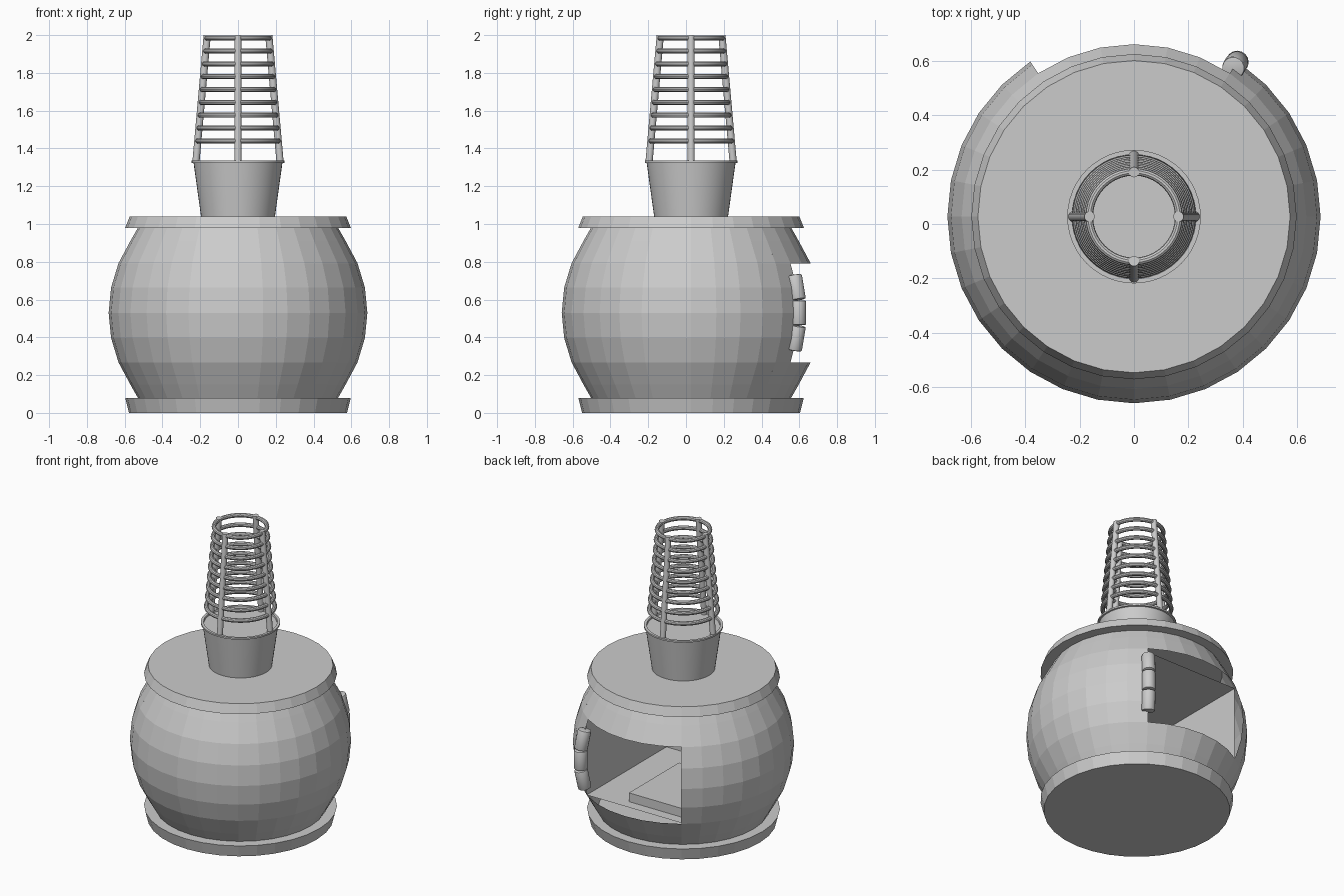
import bpy, bmesh, math
from mathutils import Vector

if "Cube" in bpy.data.objects:
    bpy.data.objects.remove(bpy.data.objects["Cube"])

CY = 0.027   # y of the main vertical axis


def finish(name, bm, smooth=False):
    bmesh.ops.recalc_face_normals(bm, faces=bm.faces[:])
    me = bpy.data.meshes.new(name)
    bm.to_mesh(me)
    bm.free()
    ob = bpy.data.objects.new(name, me)
    bpy.context.collection.objects.link(ob)
    if smooth:
        bpy.ops.object.select_all(action='DESELECT')
        ob.select_set(True)
        bpy.context.view_layer.objects.active = ob
        bpy.ops.object.shade_smooth_by_angle(angle=math.radians(35))
    return ob


def lathe(name, prof, n=32, smooth=False, caps=True, skip=None):
    """Revolve (radius, z) points; skip(column, row) leaves a face out."""
    bm = bmesh.new()
    rows = []
    for r, z in prof:
        rows.append([bm.verts.new((r * math.cos(2 * math.pi * i / n),
                                   CY + r * math.sin(2 * math.pi * i / n), z)) for i in range(n)])
    for k in range(len(rows) - 1):
        for i in range(n):
            if skip and skip(i, k):
                continue
            j = (i + 1) % n
            bm.faces.new((rows[k][i], rows[k][j], rows[k + 1][j], rows[k + 1][i]))
    if caps:
        bm.faces.new(rows[0][::-1])
        bm.faces.new(rows[-1])
    return finish(name, bm, smooth)


def rod(name, a, b, r, n=16, bevel=0.0):
    a, b = Vector(a), Vector(b)
    d = b - a
    bm = bmesh.new()
    bmesh.ops.create_cone(bm, cap_ends=True, segments=n, radius1=r, radius2=r, depth=d.length)
    if bevel:
        rim = [e for e in bm.edges if any(len(f.verts) > 4 for f in e.link_faces)]
        bmesh.ops.bevel(bm, geom=rim, offset=bevel, segments=2, affect='EDGES', profile=0.5)
    q = d.to_track_quat('Z', 'Y').to_matrix().to_4x4()
    q.translation = (a + b) / 2
    bm.transform(q)
    return finish(name, bm, True)


def box(name, lo, hi, open_back=False):
    bm = bmesh.new()
    bmesh.ops.create_cube(bm, size=1)
    for v in bm.verts:
        v.co = Vector([lo[i] + (v.co[i] + 0.5) * (hi[i] - lo[i]) for i in range(3)])
    if open_back:
        back = [f for f in bm.faces if f.calc_center_median().y > hi[1] - 1e-4]
        bmesh.ops.delete(bm, geom=back, context='FACES')
    return finish(name, bm)


# round body: middle of a sphere, with a doorway at the back
R, ZC = 0.685, 0.53
prof = [(0.53, 0.08)]
for k in range(-3, 4):
    a = math.radians(11.25 * k)
    prof.append((R * math.cos(a), ZC + R * math.sin(a)))
prof.append((0.53, 0.98))
lathe("round_body", prof, caps=False, skip=lambda i, k: 5 <= i <= 10 and 2 <= k <= 5)

# base and top plates
lathe("base_plate", [(0.577, 0), (0.597, 0.08)])
lathe("top_plate", [(0.597, 0.98), (0.573, 1.04)])

# square chamber behind the doorway, with a low slab on its floor
box("inner_chamber", (-0.43, CY - 0.43, 0.22), (0.43, CY + 0.43, 0.84), open_back=True)
box("floor_slab", (-0.40, CY - 0.18, 0.22), (0.16, CY + 0.36, 0.28))

# hinge barrels following the door edge
ang = math.radians(56.25)


def on_body(z):
    r = math.sqrt(R * R - (z - ZC) ** 2)
    return Vector((r * math.cos(ang), CY + r * math.sin(ang), z))


for i in range(3):
    z0 = 0.33 + i * 0.1335
    rod(f"hinge_barrel_{i + 1}", on_body(z0 + 0.002), on_body(z0 + 0.1315), 0.042, 16, 0.007)

# collar with a thin lip
lathe("collar", [(0.195, 1.035), (0.235, 1.322), (0.245, 1.324), (0.245, 1.335),
                 (0.228, 1.335), (0.226, 1.322)], n=48, smooth=True)

# tapered cage: four posts and nine hoops
ZB, ZT = 1.325, 2.0


def cage_r(z):
    return 0.223 - 0.060 * (z - ZB) / (ZT - ZB)


for i, side in enumerate(("right", "back", "left", "front")):
    c, s = math.cos(i * math.pi / 2), math.sin(i * math.pi / 2)
    rb, rt = cage_r(ZB), cage_r(ZT - 0.002)
    rod(f"cage_post_{side}", (c * rb, CY + s * rb, ZB), (c * rt, CY + s * rt, ZT - 0.002), 0.019)

for h in range(9):
    z = 1.44 + h * 0.068
    r0, m = cage_r(z), 0.014
    bm = bmesh.new()
    N, M = 40, 10
    ring = [[bm.verts.new(((r0 + m * math.cos(2 * math.pi * j / M)) * math.cos(2 * math.pi * i / N),
                           CY + (r0 + m * math.cos(2 * math.pi * j / M)) * math.sin(2 * math.pi * i / N),
                           z + m * math.sin(2 * math.pi * j / M))) for j in range(M)] for i in range(N)]
    for i in range(N):
        for j in range(M):
            a, b = ring[i], ring[(i + 1) % N]
            bm.faces.new((a[j], b[j], b[(j + 1) % M], a[(j + 1) % M]))
    finish(f"cage_hoop_{h + 1}", bm, True)
